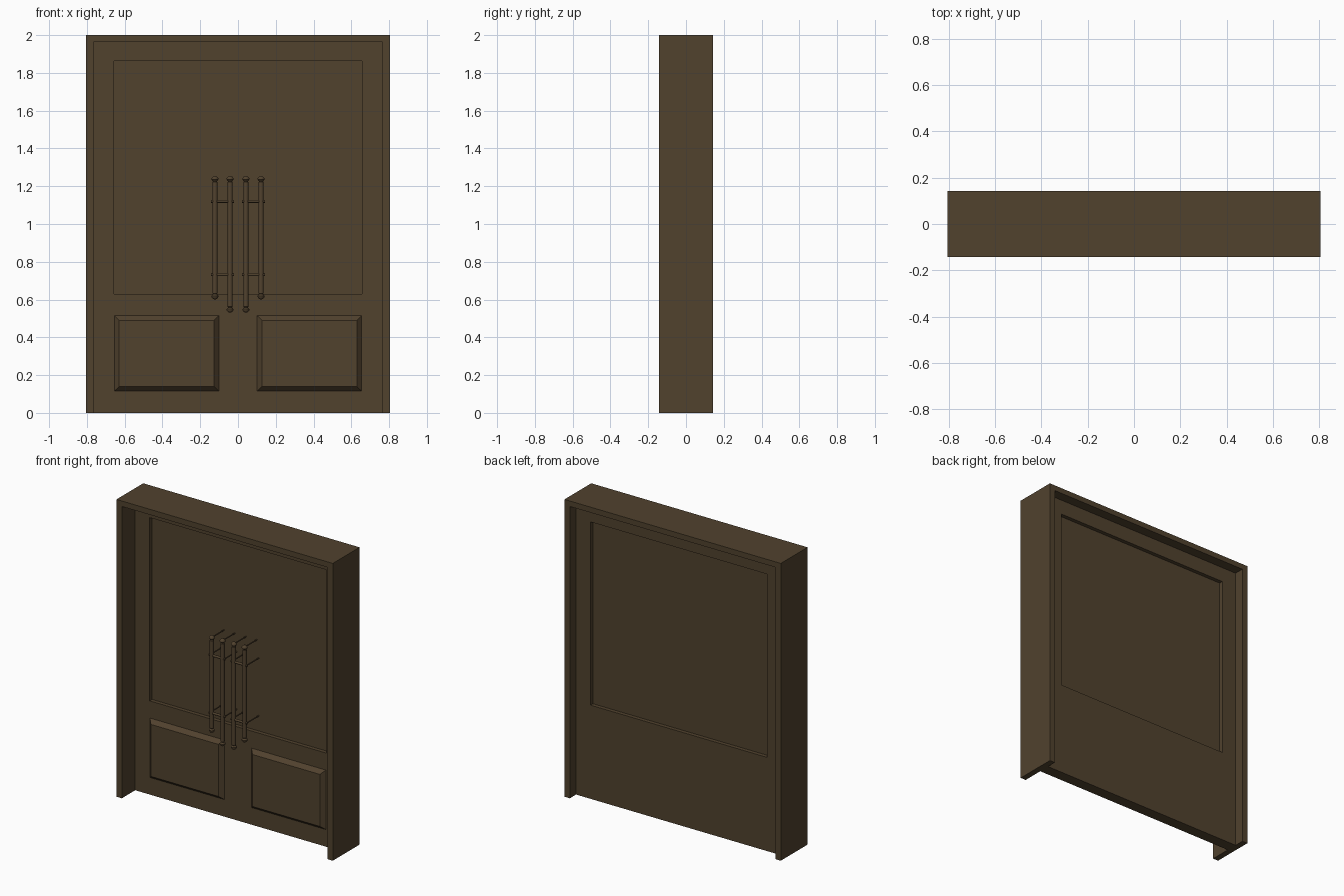
import bpy
import bmesh
import math
from mathutils import Matrix, Vector

if "Cube" in bpy.data.objects:
    bpy.data.objects.remove(bpy.data.objects["Cube"], do_unlink=True)

COLOR = (0.082, 0.054, 0.027, 1)
wood = bpy.data.materials.new("dark_bronze_brown")
wood.use_nodes = True
wood.diffuse_color = COLOR
wood.node_tree.nodes["Principled BSDF"].inputs["Base Color"].default_value = COLOR

DOOR_FRONT, DOOR_BACK = 0.0, 0.076
BAR_Y = -0.104


def finish(name, bm, smooth=False):
    bmesh.ops.recalc_face_normals(bm, faces=bm.faces[:])
    mesh = bpy.data.meshes.new(name)
    bm.to_mesh(mesh)
    bm.free()
    mesh.materials.append(wood)
    obj = bpy.data.objects.new(name, mesh)
    bpy.context.collection.objects.link(obj)
    if smooth:
        bpy.ops.object.select_all(action='DESELECT')
        obj.select_set(True)
        bpy.context.view_layer.objects.active = obj
        bpy.ops.object.shade_smooth_by_angle(angle=math.radians(40))
    return obj


def rect(x0, x1, z0, z1):
    return [(x0, z0), (x1, z0), (x1, z1), (x0, z1)]


def extrude_y(name, polygons, y0, y1):
    """Extrude flat polygons in the x-z plane from y0 to y1."""
    bm = bmesh.new()
    for poly in polygons:
        bm.faces.new([bm.verts.new((x, y0, z)) for x, z in poly])
    bmesh.ops.remove_doubles(bm, verts=bm.verts[:], dist=0.0001)
    front = bm.faces[:]
    geo = bmesh.ops.extrude_face_region(bm, geom=front, use_keep_orig=True)["geom"]
    moved = [g for g in geo if isinstance(g, bmesh.types.BMVert)]
    bmesh.ops.translate(bm, verts=moved, vec=(0, y1 - y0, 0))
    return finish(name, bm)


def rod(bm, start, end, radius, sides=12):
    a, b = Vector(start), Vector(end)
    turn = (b - a).to_track_quat('Z', 'Y').to_matrix().to_4x4()
    bmesh.ops.create_cone(bm, cap_ends=True, segments=sides, radius1=radius,
                          radius2=radius, depth=(b - a).length,
                          matrix=Matrix.Translation((a + b) / 2) @ turn)


def lathe(bm, profile, x, y, sides=16):
    """Turn a (radius, z) profile around a vertical axis."""
    verts = [bm.verts.new((x + r, y, z)) for r, z in profile]
    edges = [bm.edges.new(pair) for pair in zip(verts, verts[1:])]
    bmesh.ops.spin(bm, geom=verts + edges, cent=(x, y, 0), axis=(0, 0, 1),
                   angle=math.tau, steps=sides, use_merge=True)
    bmesh.ops.remove_doubles(bm, verts=bm.verts[:], dist=0.0001)


# Surround: two jambs and a header, open at the floor
extrude_y("door_surround", [[(-0.805, 0), (-0.765, 0), (-0.765, 1.963), (0.765, 1.963),
                             (0.765, 0), (0.805, 0), (0.805, 2), (-0.805, 2)]],
          -0.142, 0.142)

# Door leaf with a large opening, and the thinner panel inside it
outer = rect(-0.765, 0.765, 0, 1.963)
inner = rect(-0.657, 0.657, 0.63, 1.863)
ring = [[outer[i], outer[(i + 1) % 4], inner[(i + 1) % 4], inner[i]] for i in range(4)]
extrude_y("door_leaf", ring, DOOR_FRONT, DOOR_BACK)
extrude_y("upper_panel", [inner], DOOR_FRONT + 0.026, DOOR_BACK - 0.026)

# Raised lower panels with sloped borders
for side, name in ((-1, "right"), (1, "left")):
    bm = bmesh.new()
    back, front = [], []
    for sx, sz in ((-1, -1), (1, -1), (1, 1), (-1, 1)):
        cx, cz = side * 0.378, 0.315
        back.append(bm.verts.new((cx + sx * 0.277, DOOR_FRONT, cz + sz * 0.2)))
        front.append(bm.verts.new((cx + sx * 0.251, -0.028, cz + sz * 0.175)))
    bm.faces.new(front)
    for i in range(4):
        j = (i + 1) % 4
        bm.faces.new((back[i], back[j], front[j], front[i]))
    bm.faces.new(back)
    finish(name + "_lower_panel", bm)


def bar_profile(bottom, top):
    """Slim bar with a rounded knob and a short neck at each end."""
    knob, neck, shaft = 0.018, 0.01, 0.0135
    end = [(0, 0), (0.011, 0.004), (knob, 0.013), (knob, 0.02), (neck, 0.029), (shaft, 0.033)]
    return [(r, bottom + h) for r, h in end] + [(r, top - h) for r, h in reversed(end)]


# Pull handles: an outer and an inner bar per leaf, tied by crossbars and thin posts
for side, name in ((-1, "right"), (1, "left")):
    for x, bottom, label in ((0.122, 0.6, "outer"), (0.042, 0.53, "inner")):
        bm = bmesh.new()
        lathe(bm, bar_profile(bottom, 1.255), side * x, BAR_Y)
        finish(f"{name}_{label}_handle_bar", bm, smooth=True)
    bm = bmesh.new()
    for z in (1.12, 0.732):
        rod(bm, (side * 0.022, BAR_Y, z), (side * 0.142, BAR_Y, z), 0.008)
    finish(name + "_handle_crossbars", bm, smooth=True)
    bm = bmesh.new()
    for x, z in ((0.122, 1.24), (0.042, 1.24), (0.136, 1.12), (0.028, 1.12),
                 (0.136, 0.732), (0.028, 0.732)):
        rod(bm, (side * x, BAR_Y, z), (side * x, DOOR_FRONT + 0.03, z), 0.004, 8)
    finish(name + "_handle_posts", bm, smooth=True)
